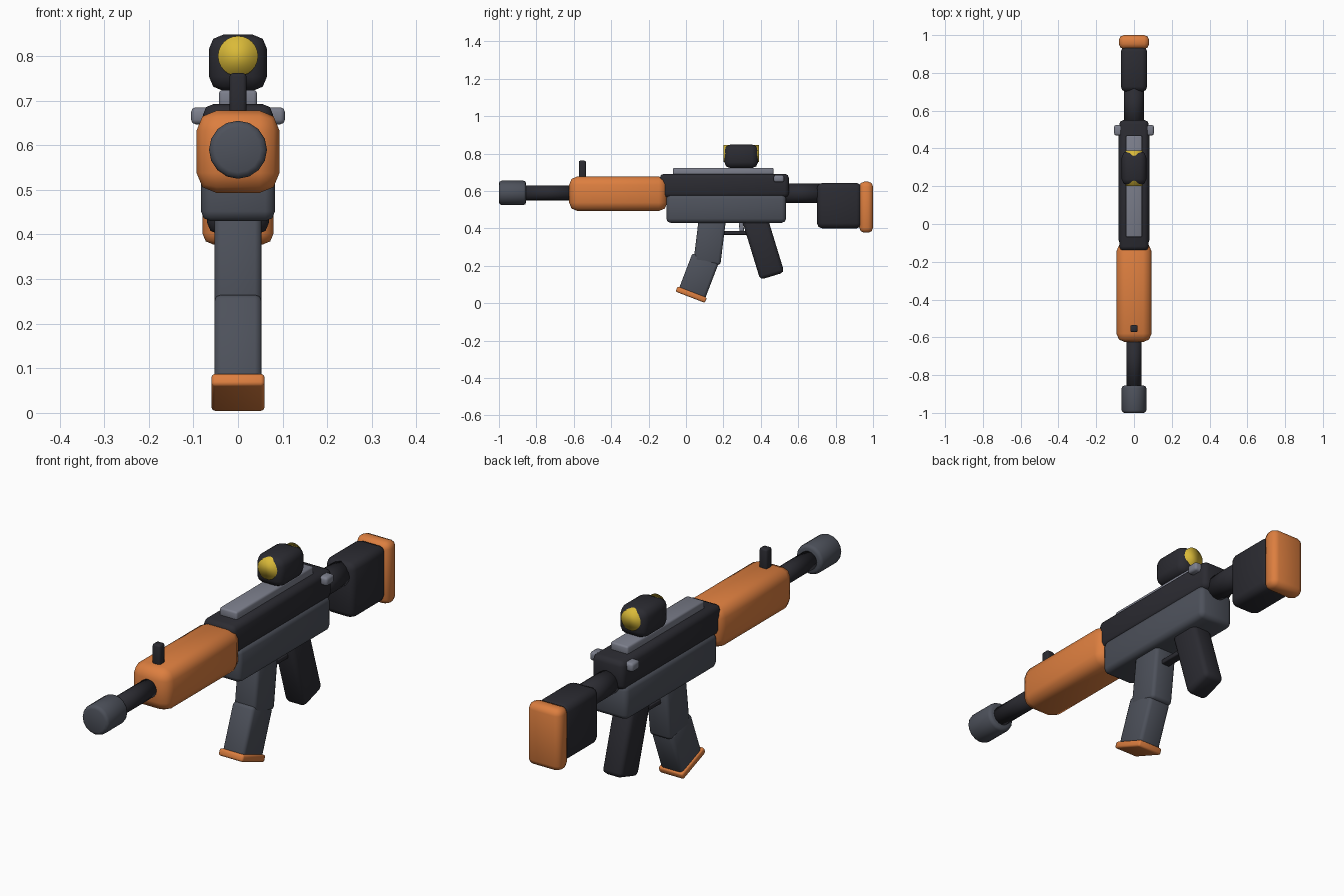
import bpy
import bmesh
from math import radians
from mathutils import Matrix

cube = bpy.data.objects.get("Cube")
if cube:
    bpy.data.objects.remove(cube, do_unlink=True)


def material(name, rgb):
    mat = bpy.data.materials.new(name)
    mat.use_nodes = True
    color = (*rgb, 1)
    mat.diffuse_color = color
    mat.node_tree.nodes["Principled BSDF"].inputs["Base Color"].default_value = color
    return mat


orange = material("orange", (0.72, 0.21, 0.05))
black = material("near black", (0.024, 0.024, 0.031))
grey = material("dark grey", (0.075, 0.083, 0.105))
silver = material("light grey", (0.2, 0.21, 0.26))
yellow = material("yellow", (0.7, 0.49, 0.04))


def finish(name, bm, mat, bevel, segments=2):
    """Round the edges, smooth the shading and link the part."""
    if bevel:
        sharp = [e for e in bm.edges if e.calc_face_angle(0) > radians(40)]
        bmesh.ops.bevel(bm, geom=sharp, offset=bevel, segments=segments,
                        profile=0.5, affect="EDGES", clamp_overlap=True)
    for face in bm.faces:
        face.smooth = True
    mesh = bpy.data.meshes.new(name)
    bm.to_mesh(mesh)
    bm.free()
    mesh.materials.append(mat)
    obj = bpy.data.objects.new(name, mesh)
    bpy.context.collection.objects.link(obj)
    return obj


def box(name, mat, half_x, y, z, bevel):
    """Rounded box from its half width and its y and z ranges."""
    bm = bmesh.new()
    bmesh.ops.create_cube(bm, size=1)
    bmesh.ops.scale(bm, verts=bm.verts, vec=(2 * half_x, y[1] - y[0], z[1] - z[0]))
    bmesh.ops.translate(bm, verts=bm.verts, vec=(0, sum(y) / 2, sum(z) / 2))
    return finish(name, bm, mat, bevel)


def tilted(name, mat, size, y, z, angle, bevel):
    """Rounded box turned about the x axis."""
    bm = bmesh.new()
    bmesh.ops.create_cube(bm, size=1)
    bmesh.ops.scale(bm, verts=bm.verts, vec=size)
    obj = finish(name, bm, mat, bevel)
    obj.matrix_world = Matrix.Translation((0, y, z)) @ Matrix.Rotation(radians(angle), 4, "X")
    return obj


def tube(name, mat, radius, y, z, bevel=0, sides=16):
    """Cylinder lying along y."""
    bm = bmesh.new()
    bmesh.ops.create_cone(bm, cap_ends=True, segments=sides, radius1=radius,
                          radius2=radius, depth=y[1] - y[0],
                          matrix=Matrix.Translation((0, sum(y) / 2, z))
                          @ Matrix.Rotation(radians(90), 4, "X"))
    return finish(name, bm, mat, bevel)


# Barrel group
tube("muzzle", grey, 0.065, (-1, -0.855), 0.59, 0.014)
tube("barrel", black, 0.04, (-0.88, -0.58), 0.59)
box("handguard", orange, 0.093, (-0.625, -0.1), (0.493, 0.678), 0.045)
box("front_sight", black, 0.019, (-0.573, -0.535), (0.65, 0.762), 0.008)

# Receiver
box("upper_receiver", black, 0.078, (-0.14, 0.55), (0.565, 0.692), 0.022)
box("lower_receiver", grey, 0.083, (-0.105, 0.535), (0.43, 0.58), 0.022)
box("top_rail", silver, 0.043, (-0.07, 0.468), (0.68, 0.724), 0.008)
box("charging_handle", silver, 0.105, (0.469, 0.524), (0.647, 0.685), 0.01)

# Scope with a lens at each end
box("scope", black, 0.065, (0.205, 0.385), (0.722, 0.848), 0.032)
tube("scope_lenses", yellow, 0.045, (0.201, 0.389), 0.8, sides=24)

# Stock
tube("stock_tube", black, 0.052, (0.5, 0.74), 0.587)
box("stock", black, 0.07, (0.7, 0.94), (0.4, 0.643), 0.028)
box("butt_pad", orange, 0.08, (0.927, 1), (0.377, 0.65), 0.026)

# Curved magazine in two sections
tilted("upper_magazine", grey, (0.106, 0.145, 0.27), 0.128, 0.345, -7, 0.015)
tilted("lower_magazine", grey, (0.106, 0.15, 0.21), 0.068, 0.145, -21, 0.015)
tilted("magazine_base", orange, (0.119, 0.168, 0.03), 0.028, 0.046, -21, 0.008)

# Grip and trigger
tilted("grip", black, (0.098, 0.135, 0.33), 0.413, 0.303, 17, 0.02)
box("trigger_guard", black, 0.02, (0.16, 0.36), (0.366, 0.386), 0.004)
tilted("trigger", silver, (0.022, 0.024, 0.07), 0.296, 0.413, 5, 0.004)
